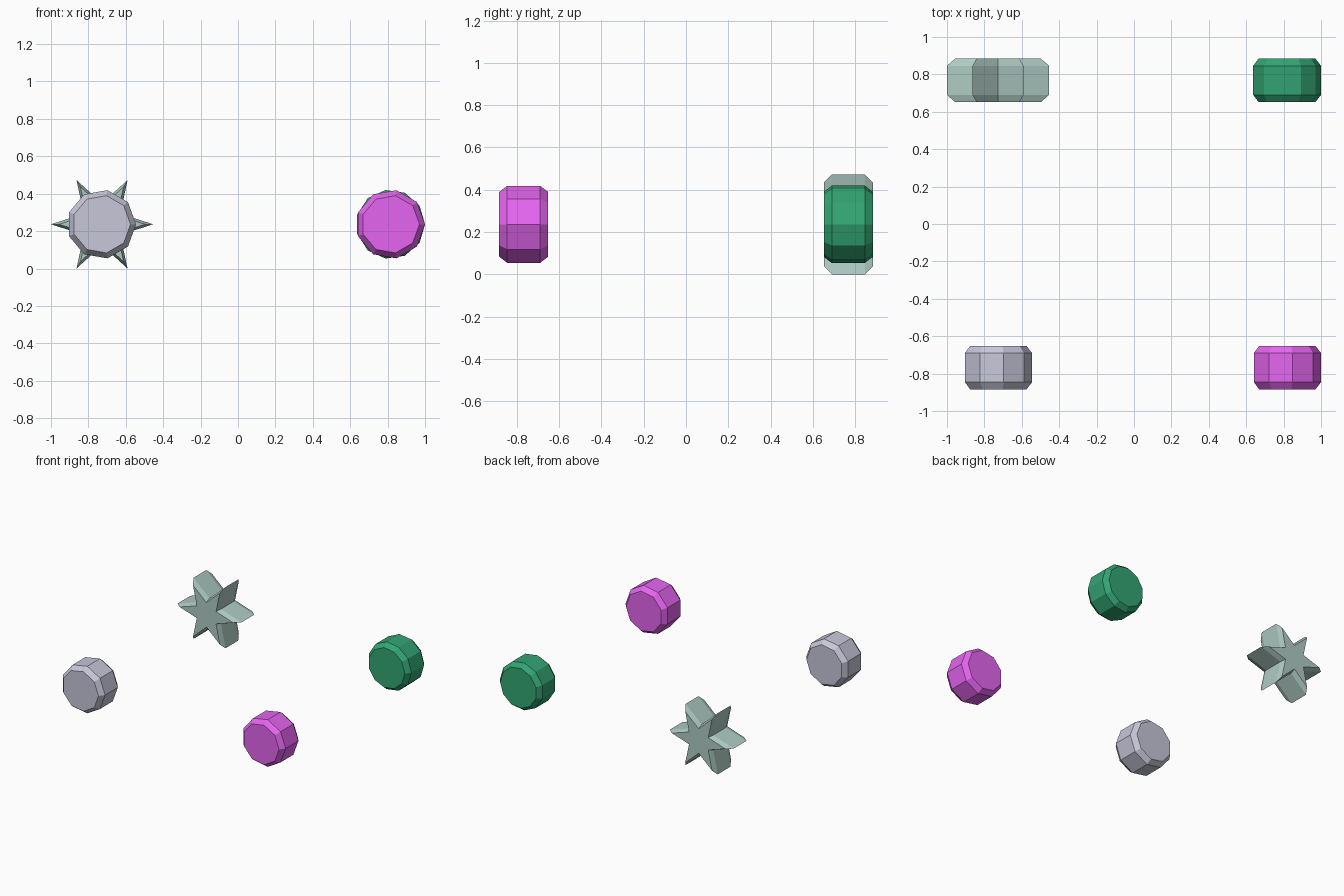
import bpy, bmesh
from math import cos, sin, pi

if "Cube" in bpy.data.objects:
    bpy.data.objects.remove(bpy.data.objects["Cube"])

CZ = 0.2365          # height of every axle
HALF, CHAMFER = 0.116, 0.038
END_SCALE = 0.84     # end faces shrink towards the axle


def polygon(n, r):
    return [(r * cos(2 * pi * i / n), r * sin(2 * pi * i / n)) for i in range(n)]


def star(n, outer, inner):
    return [((outer, inner)[i % 2] * cos(pi * i / n),
             (outer, inner)[i % 2] * sin(pi * i / n)) for i in range(2 * n)]


def chamfered_prism(name, outline, x, y, color):
    """Loft an x-z outline along y with tapered ends."""
    bm = bmesh.new()
    sections = [(-HALF, END_SCALE), (-HALF + CHAMFER, 1),
                (HALF - CHAMFER, 1), (HALF, END_SCALE)]
    rings = [[bm.verts.new((px * s, d, pz * s)) for px, pz in outline]
             for d, s in sections]
    n = len(outline)
    for a, b in zip(rings, rings[1:]):
        for i in range(n):
            j = (i + 1) % n
            bm.faces.new((a[i], a[j], b[j], b[i]))
    bm.faces.new(rings[0])
    bm.faces.new(rings[-1])
    bmesh.ops.recalc_face_normals(bm, faces=bm.faces)
    mesh = bpy.data.meshes.new(name)
    bm.to_mesh(mesh)
    bm.free()
    mat = bpy.data.materials.new(name + "_paint")
    mat.diffuse_color = (*color, 1)
    mat.use_nodes = True
    mat.node_tree.nodes["Principled BSDF"].inputs["Base Color"].default_value = mat.diffuse_color
    mesh.materials.append(mat)
    obj = bpy.data.objects.new(name, mesh)
    obj.location = (x, y, CZ)
    bpy.context.collection.objects.link(obj)
    return obj


# Front pair: nine-sided wheels
chamfered_prism("front_left_wheel", polygon(9, 0.185), -0.73, -0.768, (0.57, 0.57, 0.70))
chamfered_prism("front_right_wheel", polygon(9, 0.185), 0.815, -0.768, (0.78, 0.13, 0.87))
# Back pair: eleven-sided wheel and six-pointed star wheel
chamfered_prism("back_right_wheel", polygon(11, 0.185), 0.815, 0.768, (0.032, 0.376, 0.17))
chamfered_prism("back_left_star_wheel", star(6, 0.273, 0.113), -0.727, 0.768, (0.43, 0.60, 0.55))
